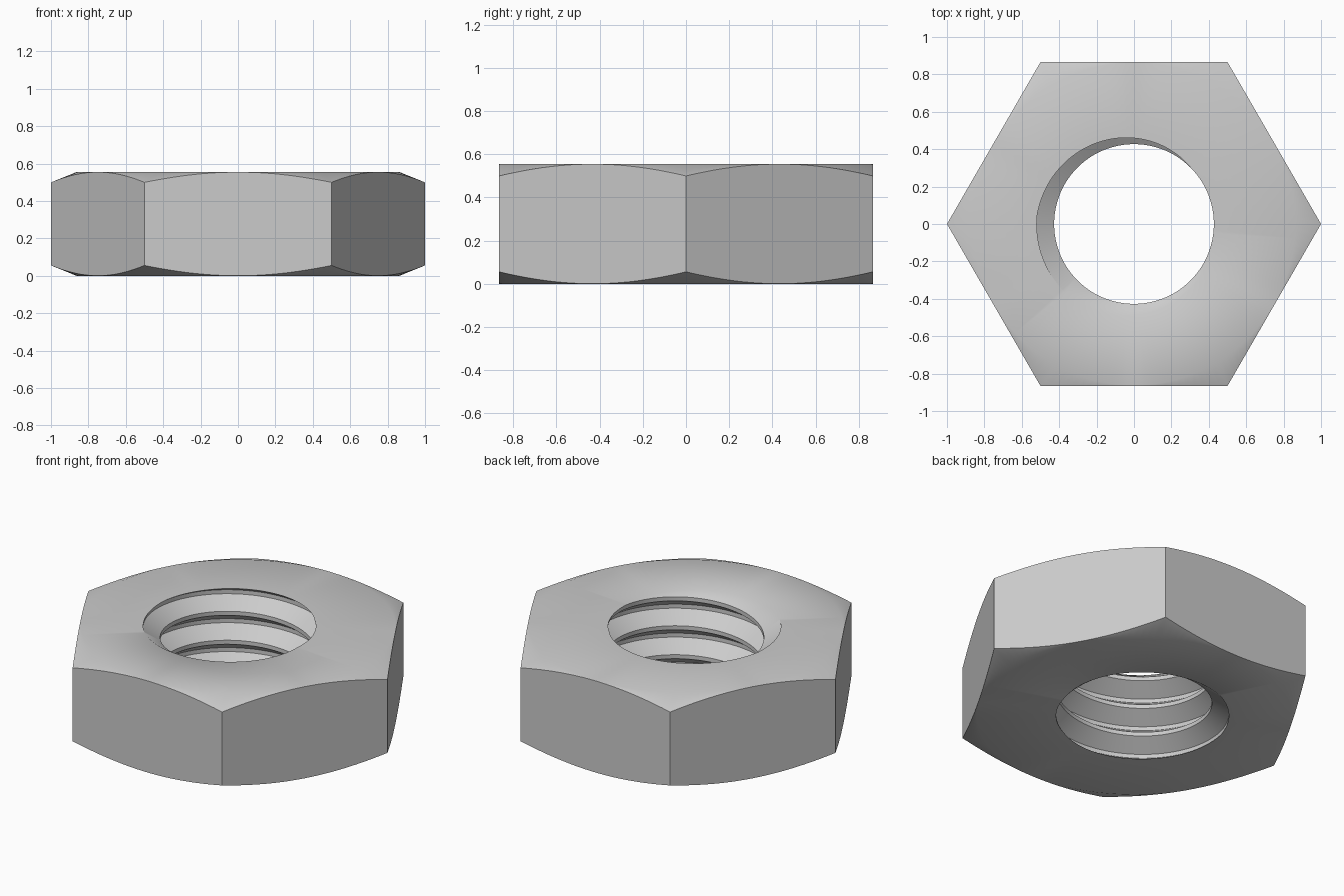
import bpy, bmesh
from math import radians, cos, sin

if "Cube" in bpy.data.objects:
    bpy.data.objects.remove(bpy.data.objects["Cube"])

H = 0.555            # nut height
APO = 0.866          # hexagon apothem
CHAMFER = 0.055      # drop of the chamfer at the corners
N = 144              # angular steps
PITCH = 0.175
CREST, ROOT = 0.427, 0.52

bm = bmesh.new()


def polar(r, deg, z):
    return bm.verts.new((r * cos(radians(deg)), r * sin(radians(deg)), z))


# Threaded bore: a helical strip, longer than the nut, trimmed to its height
profile = [(0.0, CREST), (50 / 360, CREST), (180 / 360, ROOT), (230 / 360, ROOT)]
LO, HI = -24, 12
cols = []
for i in range(N):
    a = 360 * i / N
    col = {}
    for j in range(LO, HI):
        q, r = profile[j % 4]
        col[j] = polar(r, a, H + PITCH * ((a - 45) / 360 + q + j // 4))
    cols.append(col)
for i in range(N):
    shift = 4 if i == N - 1 else 0
    a, b = cols[i], cols[(i + 1) % N]
    for j in range(LO, HI - 1 - shift):
        bm.faces.new((a[j], a[j + 1], b[j + 1 + shift], b[j + shift]))
for z, n in ((H, 1), (0, -1)):
    bmesh.ops.bisect_plane(bm, geom=bm.verts[:] + bm.edges[:] + bm.faces[:], dist=1e-6,
                           plane_co=(0, 0, z), plane_no=(0, 0, n), clear_outer=True)
loose = [v for v in bm.verts if not v.link_faces]
bmesh.ops.delete(bm, geom=loose, context='VERTS')

# Outer shell: hexagonal sides with conical chamfers above and below
rings = []
for i in range(N):
    a = 360 * i / N
    r = APO / cos(radians(a % 60 - 30))
    drop = CHAMFER * (r - APO) / (1 - APO) + 0.0005
    rings.append([polar(APO - 0.003, a, 0), polar(r, a, drop),
                  polar(r, a, H - drop), polar(APO - 0.003, a, H)])
for i in range(N):
    a, b = rings[i], rings[(i + 1) % N]
    for j in range(3):
        bm.faces.new((a[j], b[j], b[j + 1], a[j + 1]))

# Flat top and bottom faces between bore and chamfer
for z in (0, H):
    rim = [e for e in bm.edges if e.is_boundary and all(abs(v.co.z - z) < 1e-4 for v in e.verts)]
    bmesh.ops.triangle_fill(bm, edges=rim, use_beauty=True, use_dissolve=False)
bmesh.ops.recalc_face_normals(bm, faces=bm.faces[:])

mesh = bpy.data.meshes.new("hex_nut")
bm.to_mesh(mesh)
bm.free()
nut = bpy.data.objects.new("hex_nut", mesh)
bpy.context.collection.objects.link(nut)
bpy.context.view_layer.objects.active = nut
nut.select_set(True)
bpy.ops.object.shade_smooth_by_angle(angle=radians(45))
